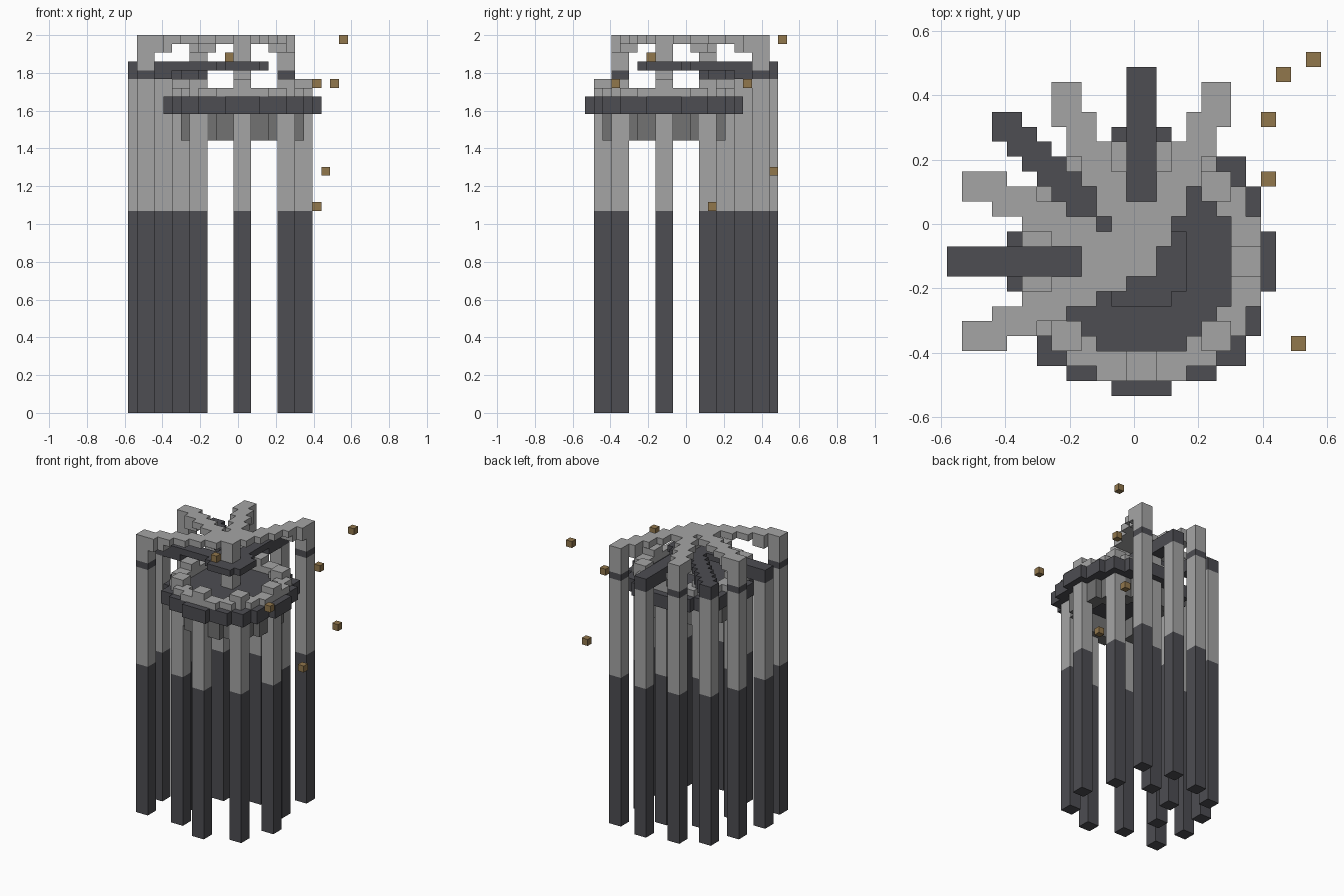
import bpy, bmesh
from mathutils import Vector

if "Cube" in bpy.data.objects:
    bpy.data.objects.remove(bpy.data.objects["Cube"])

U = 2 / 43                 # edge of one block
CX, CY = 13, 9             # axis of the round structure, in blocks
SHIFT = Vector((-12.5, -11.5, 0))


def material(name, rgb):
    m = bpy.data.materials.new(name)
    m.use_nodes = True
    m.diffuse_color = (*rgb, 1)
    m.node_tree.nodes["Principled BSDF"].inputs["Base Color"].default_value = (*rgb, 1)
    return m


MATS = [material("light_stone", (0.376, 0.376, 0.376)),
        material("dark_stone", (0.074, 0.074, 0.084)),
        material("mid_grey_stone", (0.168, 0.168, 0.168)),
        material("bronze", (0.285, 0.184, 0.073))]
LIGHT, DARK, MID, BRONZE = range(4)
grid = {}                  # block -> (part, colour)


def fill(part, colour, plan, z0, z1):
    """Stack a flat plan of blocks from z0 up to z1."""
    for i, j in plan:
        for k in range(z0, z1):
            grid[i, j, k] = (part, colour)


def disc(*half_sizes):
    """Stepped round plan made of crossed rectangles."""
    return {(CX + i, CY + j) for a, b in half_sizes for w, h in ((a, b), (b, a))
            for i in range(-w, w) for j in range(-h, h)}


def square(dx, dy):
    """Two by two plan centred at an offset from the axis."""
    return {(CX + dx + a, CY + dy + b) for a in (-1, 0) for b in (-1, 0)}


def arm(part, colour, dx, dy, z0, z1, thick_steps):
    """Stepped beam from a leg to the axis, deeper next to the leg."""
    n = max(abs(dx), abs(dy))
    for s in range(n + 1):
        plan = square(round(dx * (n - s) / n), round(dy * (n - s) / n))
        fill(part, colour, plan, z0 if s < thick_steps else z1 - 1, z1)


# Collar under the floor and the low wall on top of it
fill("under_collar", MID, disc((7, 3), (6, 5)) - disc((5, 2), (4, 4)), 31, 34)
fill("floor_wall", LIGHT, disc((8, 3), (7, 5), (6, 6)) - disc((6, 3), (5, 4)), 36, 37)

# Inner ring of eight legs
inner = [(7, 0), (5, 5), (0, 7), (-5, 5), (-7, 0), (-5, -5), (0, -7), (5, -5)]
for n, (dx, dy) in enumerate(inner):
    part = f"inner_leg_{n + 1}"
    fill(part, DARK, square(dx, dy), 0, 23)
    fill(part, LIGHT, square(dx, dy), 23, 38)

# Round floor and central post
fill("floor", DARK, disc((9, 2), (8, 5), (7, 7)), 34, 36)
fill("central_post", LIGHT, square(0, 0), 36, 42)

# Dark hub, then outer legs with their arms
fill("dark_hub", DARK, disc((3, 2)), 39, 40)
tall = [(5, 11), (-5, 11), (-11, 5), (-11, -5)]
short = [(0, 12), (-9, 9), (-12, 0)]
for n, (dx, dy) in enumerate(tall + short):
    part = f"outer_leg_{n + 1}"
    fill(part, DARK, square(dx, dy), 0, 23)
    fill(part, LIGHT, square(dx, dy), 23, 38)
    if (dx, dy) in tall:
        fill(part, DARK, square(dx, dy), 38, 39)
        fill(part, LIGHT, square(dx, dy), 39, 43)
        arm(f"roof_arm_{n + 1}", LIGHT, dx, dy, 41, 43, 3)
    else:
        arm(f"dark_arm_{n + 1}", DARK, dx, dy, 38, 40, 4)

# Floating bronze blocks
floating = [(24, 22, 42), (22, 21, 27), (21, 18, 37), (21, 14, 23), (23, 3, 37), (11, 7, 40)]
for n, (i, j, k) in enumerate(floating):
    fill(f"floating_block_{n + 1}", BRONZE, [(i, j)], k, k + 1)

# Turn the blocks of each part into an outer skin
parts = {}
for cell, (part, colour) in grid.items():
    parts.setdefault(part, []).append((cell, colour))

for part, cells in parts.items():
    bm = bmesh.new()
    verts = {}

    def corner(p):
        key = tuple(round(c) for c in p)
        if key not in verts:
            verts[key] = bm.verts.new((Vector(key) + SHIFT) * U)
        return verts[key]

    for cell, colour in cells:
        for axis in range(3):
            for side in (0, 1):
                near = list(cell)
                near[axis] += 2 * side - 1
                if tuple(near) in grid:
                    continue
                a, b, c = (Vector([int(q == (axis + t) % 3) for q in range(3)]) for t in range(3))
                o = Vector(cell) + a * side
                ring = [o, o + b, o + b + c, o + c]
                if not side:
                    ring.reverse()
                bm.faces.new([corner(p) for p in ring]).material_index = colour
    bmesh.ops.dissolve_limit(bm, angle_limit=0.01, verts=bm.verts[:], edges=bm.edges[:],
                             delimit={'MATERIAL'})
    mesh = bpy.data.meshes.new(part)
    for m in MATS:
        mesh.materials.append(m)
    bm.to_mesh(mesh)
    bm.free()
    bpy.context.scene.collection.objects.link(bpy.data.objects.new(part, mesh))
